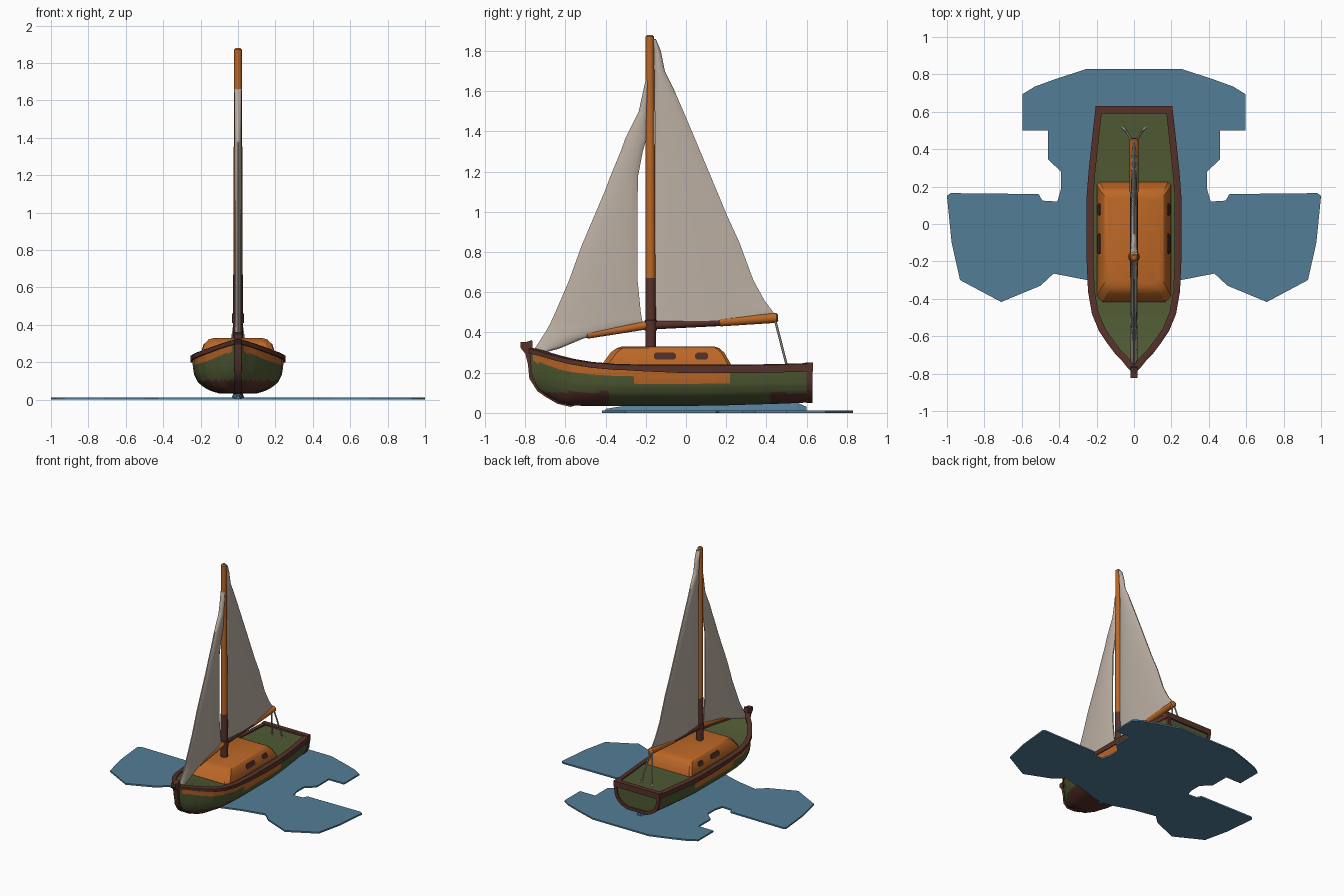
import bpy, bmesh, math
from mathutils import Vector

if "Cube" in bpy.data.objects:
    bpy.data.objects.remove(bpy.data.objects["Cube"])

def mat(name, c):
    m = bpy.data.materials.new(name)
    m.diffuse_color = (*c, 1)
    m.use_nodes = True
    m.node_tree.nodes["Principled BSDF"].inputs["Base Color"].default_value = m.diffuse_color
    return m

GREEN = mat("olive green", (0.078, 0.10, 0.033))
BROWN = mat("dark brown", (0.095, 0.032, 0.023))
ORANGE = mat("orange wood", (0.50, 0.135, 0.02))
CREAM = mat("sail cream", (0.50, 0.43, 0.365))
BLUE = mat("water blue", (0.088, 0.205, 0.31))
WINDOW = mat("window brown", (0.07, 0.028, 0.022))

def lerp(table, v, k=1):
    """Piecewise linear lookup of column k against column 0."""
    if v <= table[0][0]:
        return table[0][k]
    for a, b in zip(table, table[1:]):
        if v <= b[0]:
            return a[k] + (b[k] - a[k]) * (v - a[0]) / (b[0] - a[0])
    return table[-1][k]

def build(name, verts, faces, mats, rule=None, smooth=None):
    me = bpy.data.meshes.new(name)
    me.from_pydata([tuple(v) for v in verts], [], faces)
    bm = bmesh.new()
    bm.from_mesh(me)
    bmesh.ops.remove_doubles(bm, verts=bm.verts, dist=1e-5)
    bmesh.ops.recalc_face_normals(bm, faces=bm.faces)
    bm.to_mesh(me)
    bm.free()
    for m in mats:
        me.materials.append(m)
    if rule:
        for p in me.polygons:
            p.material_index = rule(p)
    ob = bpy.data.objects.new(name, me)
    bpy.context.collection.objects.link(ob)
    if smooth:
        bpy.ops.object.select_all(action='DESELECT')
        ob.select_set(True)
        bpy.context.view_layer.objects.active = ob
        bpy.ops.object.shade_smooth_by_angle(angle=math.radians(smooth))
    return ob

def loft(name, rings, mats, rule=None, smooth=None, closed=True, caps=True):
    n = len(rings[0])
    verts = [v for r in rings for v in r]
    faces = [(i*n + j, i*n + (j+1) % n, (i+1)*n + (j+1) % n, (i+1)*n + j)
             for i in range(len(rings)-1) for j in range(n if closed else n-1)]
    if caps:
        faces += [tuple(range(n)), tuple(range((len(rings)-1)*n, len(rings)*n))]
    return build(name, verts, faces, mats, rule, smooth)

def rod(name, a, b, r0, r1, m, n=12):
    a, b = Vector(a), Vector(b)
    q = (b - a).to_track_quat('Z', 'Y')
    ring = lambda c, r: [c + q @ Vector((r*math.cos(2*math.pi*k/n), r*math.sin(2*math.pi*k/n), 0)) for k in range(n)]
    tip = b + (b - a).normalized() * 0.008
    return loft(name, [ring(a, r0), ring(b, r1), ring(tip, r1*0.6)], [m], smooth=40)

# Hull shape: y, outer half width, sheer height, bottom height
HULL = [(-0.785, 0.012, 0.325, 0.27), (-0.77, 0.03, 0.32, 0.17), (-0.73, 0.062, 0.31, 0.115),
        (-0.69, 0.10, 0.298, 0.085), (-0.63, 0.145, 0.282, 0.05), (-0.57, 0.185, 0.268, 0.037),
        (-0.48, 0.222, 0.254, 0.034), (-0.36, 0.243, 0.244, 0.034), (-0.2, 0.25, 0.24, 0.034),
        (0.15, 0.25, 0.24, 0.036), (0.28, 0.24, 0.24, 0.04), (0.45, 0.222, 0.243, 0.045), (0.62, 0.203, 0.248, 0.052)]
SECTION = [(0, 0.42), (0.05, 0.56), (0.14, 0.72), (0.3, 0.88), (0.5, 0.96), (0.72, 0.99), (1, 1)]
STATIONS = sorted({-0.785 + 1.405*i/56 for i in range(57)} | {h[0] for h in HULL})
width = lambda y: lerp(HULL, y, 1)
sheer = lambda y: lerp(HULL, y, 2)
bottom = lambda y: lerp(HULL, y, 3)

rings = []
for y in STATIONS:
    w, zs, zb = max(width(y) - 0.006, 0.006), sheer(y) - 0.01, bottom(y)
    half = [(w*lerp(SECTION, k/16), y, zb + (zs - zb)*k/16) for k in range(17)]
    rings.append(half[::-1] + [(-x, yy, z) for x, yy, z in half])

def hull_color(p):
    x, y, z = p.center
    d = sheer(y) - z
    if p.normal.z > 0.9:
        return 0
    if y < -0.2 and d < 0.062 and y > -0.76:
        return 2
    if -0.25 < y < 0.22 and d < 0.10:
        return 2
    if (y > 0.42 and z < 0.10 and y < 0.615) or (y < -0.38 and z < 0.105):
        return 1
    return 0

loft("hull", rings, [GREEN, BROWN, ORANGE], hull_color, smooth=35)

# Deck
loft("deck", [[(s*(max(width(y) - 0.015, 0.004)), y, sheer(y) - 0.02) for s in (-1, 0, 1)] for y in STATIONS],
     [GREEN], closed=False, caps=False)

# Gunwale rails, mirrored
for s, side in ((1, "right"), (-1, "left")):
    rings = []
    for y in STATIONS:
        e = 0.02
        t = Vector((width(y+e) - width(y-e), 2*e)).normalized()
        n = Vector((t.y, -t.x))
        o = Vector((width(y), y)) + n*0.003
        i = o - n*0.036
        i.x = max(i.x, 0.0)
        zs, h = sheer(y), lerp([(-0.7, 0.026), (-0.3, 0.03), (0, 0.042), (0.6, 0.042)], y)
        rings.append([(s*o.x, o.y, zs - h), (s*o.x, o.y, zs - 0.004), (s*(o.x*0.8 + i.x*0.2), o.y*0.8 + i.y*0.2, zs),
                      (s*i.x, i.y, zs), (s*i.x, i.y, zs - 0.03)])
    loft(side + "_rail", rings, [BROWN], smooth=40)

def box(name, x0, x1, y0, y1, z0, z1, m):
    return loft(name, [[(x0, y0, z), (x1, y0, z), (x1, y1, z), (x0, y1, z)] for z in (z0, z1)], [m])

# Transom frame: top bar plus a U band around the stern
box("stern_rail", -0.206, 0.206, 0.592, 0.631, 0.205, 0.25, BROWN)
def stern_band(scale, y, dz):
    half = [(0.203*scale*lerp(SECTION, k/12), y, 0.05 + dz + (0.19 - dz)*k/12) for k in range(13)]
    return half[::-1] + [(-x, yy, z) for x, yy, z in half]
loft("transom_frame", [stern_band(0.88, 0.60, 0.025), stern_band(1.0, 0.60, 0), stern_band(1.0, 0.629, 0),
                       stern_band(0.88, 0.629, 0.025), stern_band(0.88, 0.60, 0.025)],
     [BROWN], closed=False, caps=False)

# Stem post following the bow curve
STEM = [(-0.80, 0.35, 0.02), (-0.797, 0.30, 0.02), (-0.782, 0.24, 0.02), (-0.775, 0.17, 0.02),
        (-0.735, 0.108, 0.02), (-0.695, 0.08, 0.02), (-0.635, 0.045, 0.018), (-0.57, 0.03, 0.016)]
loft("stem_post", [[(-w, y - 0.004, z), (w, y - 0.004, z), (w, y + 0.035, z + 0.012), (-w, y + 0.035, z + 0.012)]
                   for y, z, w in STEM], [BROWN], smooth=40)
loft("bow_head", [[(-0.02, y, z0), (0.02, y, z0), (0.02, y, z1), (-0.02, y, z1)]
                  for y, z0, z1 in ((-0.824, 0.325, 0.352), (-0.80, 0.295, 0.352), (-0.765, 0.285, 0.338))], [BROWN])

# Cabin: tapered stack of rounded rectangles
def cab(z, hx, y0, y1, c):
    return [(-hx + c, y0, z), (hx - c, y0, z), (hx, y0 + c, z), (hx, y1 - c/2, z),
            (hx - c/2, y1, z), (-hx + c/2, y1, z), (-hx, y1 - c/2, z), (-hx, y0 + c, z)]
loft("cabin", [cab(0.20, 0.20, -0.42, 0.23, 0.03), cab(0.245, 0.198, -0.415, 0.222, 0.03),
               cab(0.30, 0.178, -0.375, 0.19, 0.03), cab(0.322, 0.158, -0.345, 0.165, 0.03),
               cab(0.330, 0.13, -0.32, 0.14, 0.03)], [ORANGE], smooth=25)

# Cabin windows: thin plates on the sloping sides
for s, side in ((1, "right"), (-1, "left")):
    for k, (y0, y1) in enumerate(((-0.16, -0.05), (0.045, 0.11))):
        plate = []
        for off in (-0.003, 0.004):
            xa, xb = s*(0.1905 + off), s*(0.1780 + off)
            c = 0.01
            plate.append([(xa, y0 + c, 0.265), (xa, y1 - c, 0.265), (s*(0.1868 + off), y1, 0.275),
                          (s*(0.1813 + off), y1, 0.29), (xb, y1 - c, 0.30), (xb, y0 + c, 0.30),
                          (s*(0.1813 + off), y0, 0.29), (s*(0.1868 + off), y0, 0.275)])
        loft(f"{side}_window_{k}", plate, [WINDOW])

# Mast and booms
rod("mast_base", (0, -0.175, 0.31), (0, -0.176, 0.67), 0.027, 0.026, BROWN)
rod("mast_upper", (0, -0.176, 0.67), (0, -0.18, 1.872), 0.025, 0.021, ORANGE)
rod("boom_inner", (0, -0.17, 0.436), (0, 0.17, 0.453), 0.021, 0.021, BROWN)
rod("boom_outer", (0, 0.17, 0.453), (0, 0.45, 0.473), 0.023, 0.025, ORANGE)
rod("jib_boom", (0, -0.19, 0.437), (0, -0.49, 0.387), 0.021, 0.018, ORANGE)
rod("boom_collar", (0, -0.175, 0.41), (0, -0.175, 0.46), 0.031, 0.031, BROWN)

# Sails: pillow sections stacked by height; rows are z, front y, back y
def sail(name, table, rows=40, cols=10):
    rings = []
    zlist = sorted({table[0][0] + (table[-1][0] - table[0][0])*i/rows for i in range(rows+1)} | {t[0] for t in table})
    for z in zlist:
        a, b = lerp(table, z, 1), lerp(table, z, 2)
        side = [(0.004 + 0.015*math.sin(math.pi*k/cols)**0.6 if 0 < k < cols else 0.004, a + (b - a)*k/cols, z)
                for k in range(cols+1)]
        rings.append(side + [(-x, y, zz) for x, y, zz in side[::-1]])
    loft(name, rings, [CREAM], smooth=50)

sail("main_sail", [(0.45, -0.155, 0.42), (0.50, -0.155, 0.435), (0.56, -0.155, 0.39), (0.66, -0.155, 0.335),
                   (0.85, -0.155, 0.265), (0.98, -0.155, 0.205), (1.22, -0.155, 0.105), (1.47, -0.155, 0.0),
                   (1.62, -0.157, -0.065), (1.70, -0.157, -0.105), (1.80, -0.16, -0.125), (1.86, -0.165, -0.15)])
sail("jib_sail", [(0.295, -0.745, -0.72), (0.32, -0.752, -0.63), (0.37, -0.72, -0.51), (0.40, -0.70, -0.38),
                  (0.445, -0.675, -0.215), (0.50, -0.65, -0.225), (0.65, -0.585, -0.24), (0.83, -0.52, -0.242),
                  (1.10, -0.405, -0.24), (1.18, -0.375, -0.238), (1.30, -0.325, -0.215), (1.37, -0.30, -0.195),
                  (1.50, -0.235, -0.19), (1.66, -0.20, -0.185)])

# Sheet ropes from boom end to the aft deck
for s, side in ((1, "right"), (-1, "left")):
    rod(side + "_rope", (s*0.012, 0.445, 0.455), (s*0.045, 0.50, 0.24), 0.006, 0.006, CREAM, 6)
    rod(side + "_cleat", (s*0.035, 0.49, 0.232), (s*0.06, 0.515, 0.232), 0.008, 0.008, CREAM, 6)

# Water: mirrored flat outline, thin slab
SHORE = [(0.25, 0.83), (0.42, 0.775), (0.53, 0.735), (0.595, 0.695), (0.595, 0.5), (0.46, 0.5), (0.46, 0.345),
         (0.39, 0.28), (0.39, 0.19), (0.41, 0.12), (0.49, 0.125), (0.51, 0.16), (0.98, 0.165), (1.0, 0.15),
         (0.975, -0.1), (0.93, -0.3), (0.71, -0.417), (0.5, -0.33), (0.43, -0.265), (0.25, -0.30), (0.06, -0.36)]
outline = SHORE + [(-x, y) for x, y in SHORE[::-1]]
loft("water", [[(x, y, z) for x, y in outline] for z in (0.0, 0.012)], [BLUE])
# Raised wake ridge under the keel
loft("wake_ridge", [[(-w, y, 0.005), (w, y, 0.005), (w*0.6, y, z), (-w*0.6, y, z)]
                    for y, w, z in ((-0.4, 0.012, 0.02), (-0.3, 0.03, 0.036), (0.3, 0.035, 0.045), (0.55, 0.03, 0.052), (0.6, 0.02, 0.03))],
     [BLUE])
